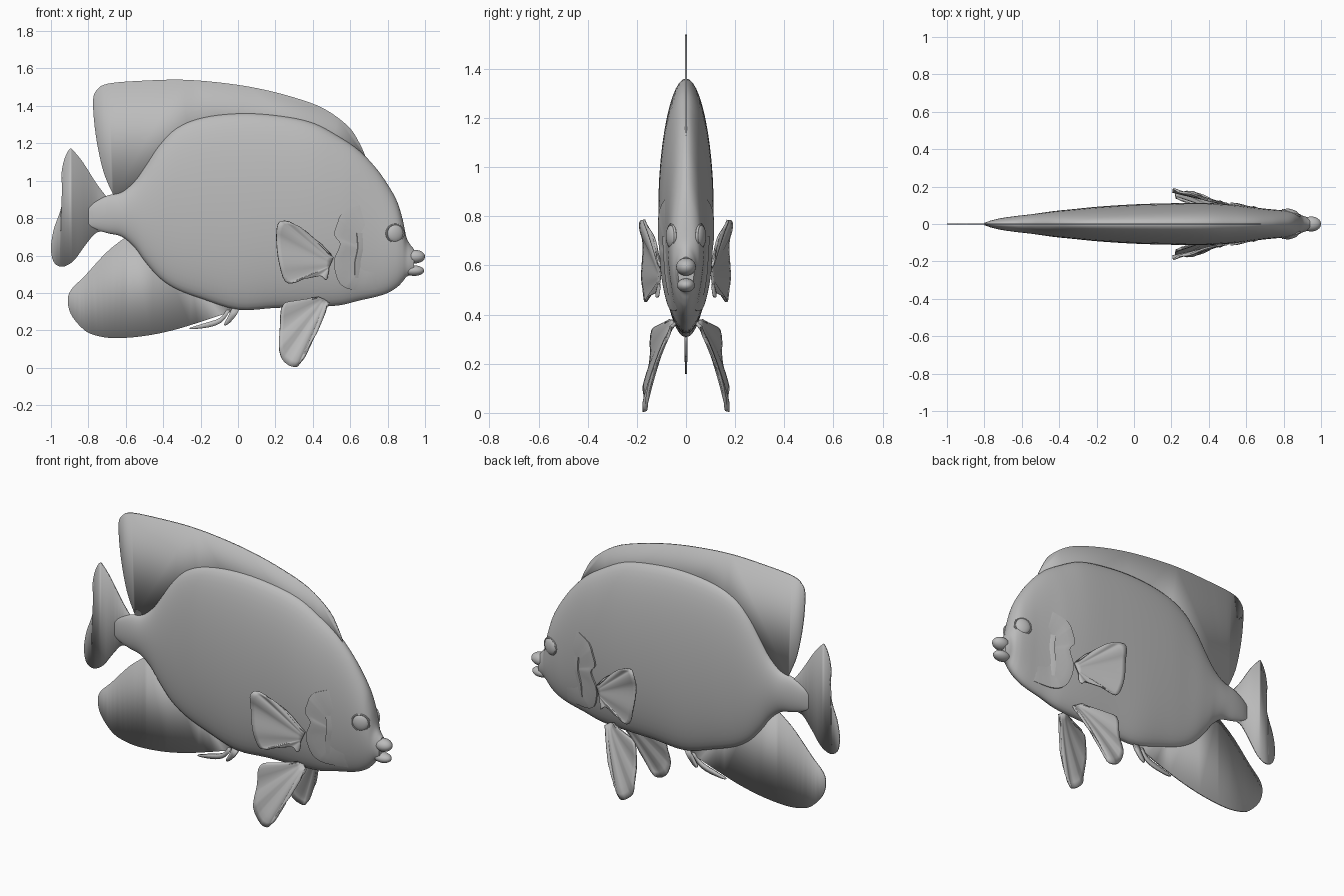
import bpy, bmesh, math
from mathutils import Vector

if "Cube" in bpy.data.objects:
    bpy.data.objects.remove(bpy.data.objects["Cube"])

grey = bpy.data.materials.new("soft_grey")
grey.diffuse_color = (0.5, 0.5, 0.5, 1)
grey.use_nodes = True
grey.node_tree.nodes["Principled BSDF"].inputs["Base Color"].default_value = grey.diffuse_color

# body stations: x, top z, bottom z, half width
STATIONS = [(-.80, .86, .76, .006), (-.76, .89, .74, .02), (-.70, .92, .72, .033),
            (-.62, .94, .70, .044), (-.55, 1.0, .64, .052), (-.50, 1.07, .57, .059),
            (-.42, 1.19, .48, .070), (-.33, 1.28, .42, .079), (-.20, 1.335, .37, .092),
            (0, 1.36, .31, .105), (.20, 1.35, .32, .111), (.40, 1.31, .325, .112),
            (.55, 1.23, .335, .102), (.65, 1.16, .36, .088), (.74, 1.065, .38, .078),
            (.80, .98, .40, .073), (.85, .89, .43, .066), (.88, .795, .46, .056),
            (.90, .70, .485, .045), (.92, .66, .495, .039), (.94, .635, .50, .032)]


def section(x):
    """Smoothly interpolated top, bottom and half width at x."""
    s = STATIONS
    i = max(k for k in range(len(s) - 1) if k == 0 or s[k][0] <= x)
    h = s[i + 1][0] - s[i][0]
    t = min(1, max(0, (x - s[i][0]) / h))

    def slope(k, c):
        a, b = s[max(k - 1, 0)], s[min(k + 1, len(s) - 1)]
        return (b[c] - a[c]) / (b[0] - a[0])
    return [(2*t**3 - 3*t*t + 1) * s[i][c] + (t**3 - 2*t*t + t) * h * slope(i, c)
            + (3*t*t - 2*t**3) * s[i + 1][c] + (t**3 - t*t) * h * slope(i + 1, c)
            for c in (1, 2, 3)]


def skin(x, z):
    """Half width of the body at a point of the side view."""
    top, bot, w = section(x)
    f = (z - (top + bot) / 2) / ((top - bot) / 2)
    return w * math.sqrt(max(0, 1 - f * f))


def spline(pts, n):
    """n + 1 points evenly spread along a rounded open path."""
    pts = [Vector(p) for p in pts]
    fine = []
    for i in range(len(pts) - 1):
        p0, p1, p2, p3 = (pts[min(max(i + k, 0), len(pts) - 1)] for k in (-1, 0, 1, 2))
        for j in range(8):
            t = j / 8
            fine.append(.5 * (2*p1 + (p2 - p0)*t + (2*p0 - 5*p1 + 4*p2 - p3)*t*t
                              + (3*p1 - p0 - 3*p2 + p3)*t**3))
    fine.append(pts[-1])
    return [fine[round(k * (len(fine) - 1) / n)] for k in range(n + 1)]


def finish(name, bm, thick=0, angle=40):
    bmesh.ops.recalc_face_normals(bm, faces=bm.faces)
    me = bpy.data.meshes.new(name)
    bm.to_mesh(me)
    bm.free()
    ob = bpy.data.objects.new(name, me)
    bpy.context.collection.objects.link(ob)
    me.materials.append(grey)
    if thick:
        m = ob.modifiers.new("thickness", 'SOLIDIFY')
        m.thickness, m.offset = thick, 0
    bpy.ops.object.select_all(action='DESELECT')
    bpy.context.view_layer.objects.active = ob
    ob.select_set(True)
    bpy.ops.object.shade_smooth_by_angle(angle=math.radians(angle))
    return ob


def grid(name, rows, thick=0, closed=False, caps=False):
    bm = bmesh.new()
    v = [[bm.verts.new(p) for p in r] for r in rows]
    n = len(v[0])
    for a, b in zip(v, v[1:]):
        for j in range(n if closed else n - 1):
            k = (j + 1) % n
            bm.faces.new((a[j], a[k], b[k], b[j]))
    if caps:
        bm.faces.new(v[0])
        bm.faces.new(v[-1])
    return finish(name, bm, thick)


def ellipsoid(name, loc, size, yaw=0):
    bm = bmesh.new()
    bmesh.ops.create_uvsphere(bm, u_segments=32, v_segments=16, radius=1)
    ob = finish(name, bm)
    ob.location, ob.scale, ob.rotation_euler = loc, size, (0, 0, yaw)
    return ob


# body loft
rings = []
for i in range(len(STATIONS) - 1):
    for j in range(4):
        rings.append(STATIONS[i][0] + (STATIONS[i + 1][0] - STATIONS[i][0]) * j / 4)
rings.append(STATIONS[-1][0])
rows = []
for x in rings:
    top, bot, w = section(x)
    rows.append([(x, w * math.sin(a), (top + bot) / 2 + (top - bot) / 2 * math.cos(a))
                 for a in (2 * math.pi * k / 48 for k in range(48))])
grid("body", rows, closed=True, caps=True)


# upright centre fins
def flat_fin(name, edge, inner, thick=.008, n=56):
    bm = bmesh.new()
    pts = [tuple(p) for p in spline(edge, n)] + inner
    bm.faces.new([bm.verts.new((x, 0, z)) for x, z in pts])
    bmesh.ops.triangulate(bm, faces=bm.faces)
    finish(name, bm, thick)


flat_fin("dorsal_fin",
         [(-.665, .92), (-.72, 1.05), (-.76, 1.24), (-.775, 1.42), (-.755, 1.485), (-.69, 1.52),
          (-.5, 1.535), (-.3, 1.54), (-.1, 1.525), (.1, 1.495), (.3, 1.445), (.46, 1.385),
          (.59, 1.29), (.65, 1.20), (.69, 1.11)],
         [(.5, 1.12), (0, 1.2), (-.25, 1.15), (-.5, .9)])
flat_fin("anal_fin",
         [(-.585, .71), (-.7, .62), (-.82, .49), (-.89, .42), (-.91, .36), (-.89, .28),
          (-.82, .20), (-.75, .17), (-.65, .158), (-.5, .17), (-.35, .20), (-.2, .245),
          (-.08, .285), (.02, .315)],
         [(0, .42), (-.25, .5), (-.45, .7)])
flat_fin("tail_fin",
         [(-.70, .91), (-.76, .99), (-.83, 1.10), (-.88, 1.16), (-.9, 1.17), (-.93, 1.11),
          (-.945, 1.02), (-.935, .93), (-.95, .84), (-.985, .74), (-1, .64), (-.985, .565),
          (-.94, .54), (-.88, .57), (-.82, .65), (-.76, .72), (-.70, .73)], [])
flat_fin("belly_spine_long", [(-.06, .31), (-.10, .265), (-.19, .235), (-.26, .212),
                              (-.23, .207), (-.14, .22), (-.08, .25), (-.04, .31)], [], .012, 28)
flat_fin("belly_spine_short", [(-.03, .32), (-.05, .28), (-.075, .23), (-.05, .235),
                               (-.01, .28), (.01, .32)], [], .012, 20)


# rippled paired fins, gill covers and eyes
def fan_fin(name, side, root, edge, depth, ribs, thick):
    n, m = 48, 12
    outer = spline(edge, n)
    a, b = Vector(root[0]), Vector(root[1])
    rows = []
    for i in range(m + 1):
        t = i / m
        row = []
        for j, o in enumerate(outer):
            u = j / n
            p = a.lerp(b, u).lerp(o, t)
            y = depth(p.x, p.y) + .005 * t * math.sin(u * ribs * 2 * math.pi)
            row.append((p.x, side * y, p.y))
        rows.append(row)
    grid(name, rows, thick)


def pectoral_depth(x, z):
    s = (.5 - x) / .295
    return .105 + .082 * s - .012 * math.sin(math.pi * min(1, max(0, (z - .45) / .34))) * s


def pelvic_depth(x, z):
    d = math.hypot(x - .46, z - .37)
    return .035 + .132 * min(1, d / .36) ** .65


GILL = [(.65, .87), (.56, .83), (.53, .77), (.515, .71), (.545, .66), (.515, .58),
        (.52, .51), (.55, .445), (.62, .415), (.745, .42)]
for side, tag in ((1, "left"), (-1, "right")):
    fan_fin(tag + "_pectoral_fin", side, [(.51, .59), (.48, .52)],
            [(.51, .59), (.42, .68), (.315, .76), (.25, .785), (.215, .77), (.205, .69),
             (.22, .56), (.26, .455), (.35, .475), (.44, .49), (.47, .47), (.48, .52)],
            pectoral_depth, 6, .010)
    fan_fin(tag + "_pelvic_fin", side, [(.43, .38), (.485, .35)],
            [(.43, .38), (.325, .35), (.24, .335), (.225, .22), (.22, .11), (.24, .04),
             (.295, .005), (.34, .035), (.42, .19), (.485, .35)],
            pelvic_depth, 5, .012)
    # gill cover lifts towards its rear rim, then tucks back into the skin
    rim = spline(GILL, 54)
    hub = Vector((.72, .62))
    rows = []
    for t, lift in ((.15, -.004), (.4, -.001), (.6, .003), (.8, .007), (.93, .010), (1, .010), (1.0, -.012)):
        row = []
        for j, o in enumerate(rim):
            p = hub.lerp(o, t)
            fade = min(1, 6 * min(j, 54 - j) / 54)
            k = lift * fade if lift > 0 else lift
            row.append((p.x, side * (skin(p.x, p.y) + k), p.y))
        rows.append(row)
    grid(tag + "_gill_cover", rows)
    # cheek crease
    rows = []
    for p in spline([(.64, .72), (.645, .64), (.63, .56), (.63, .48)], 16):
        rows.append([(p.x + dx, side * (skin(p.x + dx, p.y) + dy), p.y)
                     for dx, dy in ((-.008, -.002), (-.004, .007), (.012, .004), (.03, -.002))])
    grid(tag + "_cheek_ridge", rows)
    # eye with a narrow raised rim
    yaw = -side * .3
    ellipsoid(tag + "_eye", (.84, side * .058, .718), (.046, .021, .048), yaw)
    rows = []
    for i in range(41):
        a = 2 * math.pi * i / 40
        row = []
        for k in range(9):
            b = 2 * math.pi * k / 8
            r = .048 + .005 * math.cos(b)
            row.append((r * math.cos(a), .007 * math.sin(b), r * math.sin(a)))
        rows.append(row)
    ring = grid(tag + "_eye_rim", rows)
    ring.location, ring.rotation_euler = (.84, side * .059, .718), (0, 0, yaw)

# parted lips
ellipsoid("upper_lip", (.947, 0, .594), (.053, .040, .036))
ellipsoid("lower_lip", (.942, 0, .519), (.053, .036, .028))
